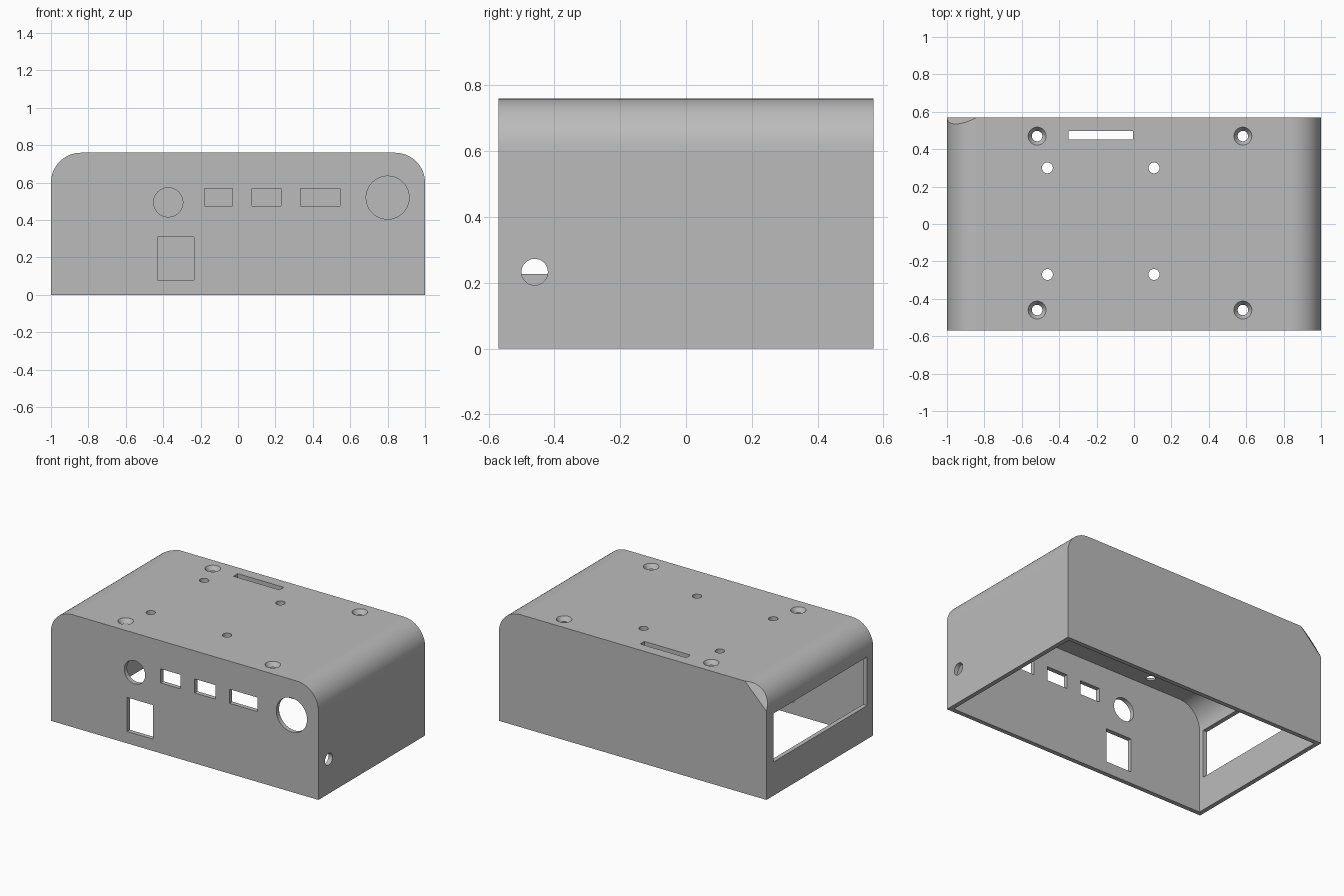
import bpy, bmesh, math
from mathutils import Vector, Matrix

cube = bpy.data.objects.get("Cube")
if cube:
    bpy.data.objects.remove(cube, do_unlink=True)

HALF_W, HALF_D, HEIGHT, WALL, ROUND = 1.0, 0.57, 0.76, 0.03, 0.16


def to_object(bm, name):
    bmesh.ops.recalc_face_normals(bm, faces=bm.faces)
    mesh = bpy.data.meshes.new(name)
    bm.to_mesh(mesh)
    bm.free()
    obj = bpy.data.objects.new(name, mesh)
    bpy.context.collection.objects.link(obj)
    return obj


def arched_block(name, half_w, half_d, bottom, top, radius, steps=16):
    """Block with both upper long edges rounded, extruded along y."""
    bm = bmesh.new()
    points = [(-half_w, bottom), (half_w, bottom)]
    for side, start in ((1, 0), (-1, 90)):
        for i in range(steps + 1):
            a = math.radians(start + 90 * i / steps)
            points.append((side * (half_w - radius) + radius * math.cos(a),
                           top - radius + radius * math.sin(a)))
    face = bm.faces.new([bm.verts.new((x, -half_d, z)) for x, z in points])
    extruded = bmesh.ops.extrude_face_region(bm, geom=[face])["geom"]
    moved = [v for v in extruded if isinstance(v, bmesh.types.BMVert)]
    bmesh.ops.translate(bm, verts=moved, vec=(0, 2 * half_d, 0))
    return to_object(bm, name)


def add_box(bm, x, y, z):
    """Box given by its (low, high) range on each axis."""
    centre = Vector([(a + b) / 2 for a, b in (x, y, z)])
    size = [b - a for a, b in (x, y, z)]
    bmesh.ops.create_cube(bm, size=1, matrix=Matrix.Translation(centre) @ Matrix.Diagonal((*size, 1)))


def add_round(bm, centre, axis, r_low, r_high=None, depth=0.12):
    """Cylinder or cone along an axis."""
    turn = Vector(axis).to_track_quat('Z', 'Y').to_matrix().to_4x4()
    bmesh.ops.create_cone(bm, cap_ends=True, segments=48, radius1=r_low,
                          radius2=r_low if r_high is None else r_high, depth=depth,
                          matrix=Matrix.Translation(centre) @ turn)


def cut(target, cutter):
    mod = target.modifiers.new("cut", 'BOOLEAN')
    mod.operation, mod.solver, mod.object = 'DIFFERENCE', 'EXACT', cutter
    bpy.context.view_layer.objects.active = target
    bpy.ops.object.modifier_apply(modifier=mod.name)
    bpy.data.objects.remove(cutter, do_unlink=True)


# Open-bottomed shell
shell = arched_block("enclosure_shell", HALF_W, HALF_D, 0, HEIGHT, ROUND)
cut(shell, arched_block("cavity", HALF_W - WALL, HALF_D - WALL, -0.1, HEIGHT - WALL, ROUND))

bm = bmesh.new()

# Front wall ports
front = (-HALF_D - 0.06, -HALF_D + 0.06)
for x_range in ((-0.18, -0.03), (0.075, 0.23), (0.335, 0.545)):
    add_box(bm, x_range, front, (0.475, 0.57))
add_box(bm, (-0.43, -0.235), front, (0.08, 0.31))
for x, z, r in ((-0.373, 0.495, 0.078), (0.8, 0.52, 0.115)):
    add_round(bm, (x, -HALF_D, z), (0, 1, 0), r)

# Side wall window and cable hole
add_box(bm, (-1.06, -0.94), (-0.505, 0.495), (0.227, 0.555))
add_round(bm, (HALF_W, -0.46, 0.233), (1, 0, 0), 0.04)

# Top slot, mounting holes and countersunk screw holes
add_box(bm, (-0.35, -0.005), (0.452, 0.497), (HEIGHT - 0.06, HEIGHT + 0.06))
for x in (-0.463, 0.107):
    for y in (-0.27, 0.3):
        add_round(bm, (x, y, HEIGHT), (0, 0, 1), 0.029)
for x in (-0.518, 0.582):
    for y in (-0.46, 0.47):
        add_round(bm, (x, y, HEIGHT - WALL / 2), (0, 0, 1), 0.018, 0.058, 0.06)
cut(shell, to_object(bm, "openings"))

# Slanted trim on the back corner of the rounded edge
bm = bmesh.new()
normal = Vector((-0.025, 0.047, 0.025)).normalized()
chord = Vector((-HALF_W + ROUND / 2, HALF_D, HEIGHT - ROUND / 2))
turn = normal.to_track_quat('Z', 'Y').to_matrix().to_4x4()
bmesh.ops.create_cube(bm, size=0.5, matrix=Matrix.Translation(chord + normal * 0.25) @ turn)
cut(shell, to_object(bm, "corner_trim"))

# Plain grey finish
grey = bpy.data.materials.new("light_grey")
grey.use_nodes = True
colour = (0.5, 0.5, 0.5, 1)
grey.diffuse_color = colour
grey.node_tree.nodes["Principled BSDF"].inputs["Base Color"].default_value = colour
shell.data.materials.clear()
shell.data.materials.append(grey)

# Smooth curves, flat walls
for obj in bpy.context.selected_objects:
    obj.select_set(False)
shell.select_set(True)
bpy.context.view_layer.objects.active = shell
bpy.ops.object.shade_smooth_by_angle(angle=math.radians(25))
for poly in shell.data.polygons:
    poly.material_index = 0
    if max(abs(c) for c in poly.normal) > 0.9999:
        poly.use_smooth = False
